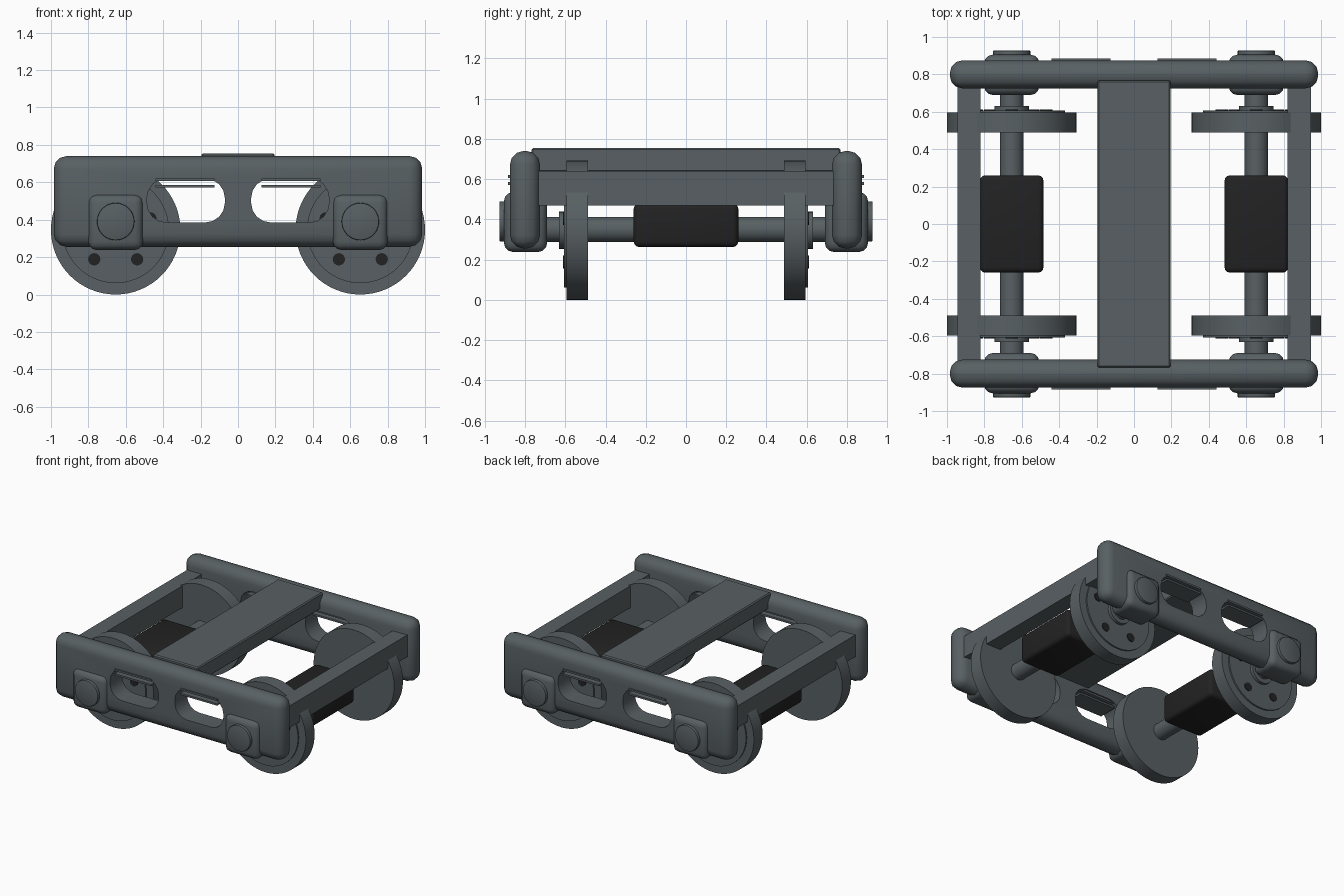
import bpy, bmesh, math
from mathutils import Matrix, Vector

if "Cube" in bpy.data.objects:
    bpy.data.objects.remove(bpy.data.objects["Cube"])


def material(name, rgb):
    m = bpy.data.materials.new(name)
    m.diffuse_color = (*rgb, 1)
    m.use_nodes = True
    m.node_tree.nodes["Principled BSDF"].inputs["Base Color"].default_value = m.diffuse_color
    return m


STEEL = material("slate_steel", (0.098, 0.117, 0.125))
BLACK = material("matte_black", (0.016, 0.016, 0.016))


def finish(name, bm, mat):
    bmesh.ops.recalc_face_normals(bm, faces=bm.faces)
    me = bpy.data.meshes.new(name)
    bm.to_mesh(me)
    bm.free()
    me.materials.append(mat)
    ob = bpy.data.objects.new(name, me)
    bpy.context.collection.objects.link(ob)
    return ob


def smooth(ob, angle=40):
    bpy.ops.object.select_all(action='DESELECT')
    ob.select_set(True)
    bpy.context.view_layer.objects.active = ob
    bpy.ops.object.shade_smooth_by_angle(angle=math.radians(angle))


def box(name, lo, hi, bevel=0.0, mat=STEEL, segs=3, only_y=False):
    """Box between two corners, optionally with rounded edges."""
    lo, hi = sorted_corners(lo, hi)
    bm = bmesh.new()
    bmesh.ops.create_cube(bm, size=1)
    for v in bm.verts:
        v.co = Vector(((lo[i] + hi[i]) / 2 + v.co[i] * (hi[i] - lo[i]) for i in range(3)))
    if bevel:
        edges = [e for e in bm.edges
                 if not only_y or abs(e.verts[0].co.y - e.verts[1].co.y) > 1e-4]
        bmesh.ops.bevel(bm, geom=edges, offset=bevel, segments=segs,
                        profile=0.5, affect='EDGES', clamp_overlap=True)
    return finish(name, bm, mat)


def sorted_corners(a, b):
    return [min(p) for p in zip(a, b)], [max(p) for p in zip(a, b)]


def disc(name, x, z, y0, y1, r, sides=48, bevel=0.0, mat=STEEL):
    """Cylinder lying along y."""
    bm = bmesh.new()
    bmesh.ops.create_cone(bm, cap_ends=True, segments=sides, radius1=r, radius2=r,
                          depth=abs(y1 - y0),
                          matrix=Matrix.Translation((x, (y0 + y1) / 2, z))
                          @ Matrix.Rotation(math.pi / 2, 4, 'X'))
    if bevel:
        rims = [e for e in bm.edges if abs(e.verts[0].co.y - e.verts[1].co.y) < 1e-5]
        bmesh.ops.bevel(bm, geom=rims, offset=bevel, segments=2, profile=0.5, affect='EDGES')
    ob = finish(name, bm, mat)
    smooth(ob)
    return ob


WHEEL_Z, AXLE_X, BOX_Z = 0.346, 0.654, 0.39

for s, side in ((-1, "front"), (1, "back")):
    # Rounded side frame with two window openings
    frame = box(f"{side}_side_frame", (-0.985, s * 0.725, 0.255), (0.985, s * 0.875, 0.74), 0.068)
    for d in (-1, 1):
        cutter = box("window_cutter", (d * 0.07, s * 0.6, 0.385), (d * 0.487, s * 1.0, 0.62),
                     0.105, segs=4, only_y=True)
        cutter.hide_render = True
        mod = frame.modifiers.new("window", 'BOOLEAN')
        mod.operation, mod.solver, mod.object = 'DIFFERENCE', 'EXACT', cutter
        bpy.context.view_layer.objects.active = frame
        bpy.ops.object.modifier_apply(modifier=mod.name)
        bpy.data.objects.remove(cutter)
        # Slats across the top of each window
        for z in (0.578, 0.613):
            box(f"{side}_window_slat", (d * 0.125, s * 0.735, z - 0.007),
                (d * 0.44, s * 0.885, z + 0.007))
    smooth(frame, 30)

    for d in (-1, 1):
        x = d * AXLE_X
        # Axle box and round cap
        smooth(box(f"{side}_axle_box", (x - 0.147, s * 0.69, 0.238),
                   (x + 0.147, s * 0.905, 0.535), 0.045), 30)
        disc(f"{side}_axle_cap", x, BOX_Z, s * 0.88, s * 0.928, 0.1, 32, 0.006)
        # Wheel with raised face and hub
        disc(f"{side}_wheel", x, WHEEL_Z, s * 0.488, s * 0.595, 0.346, 64)
        disc(f"{side}_wheel_face", x, WHEEL_Z, s * 0.58, s * 0.606, 0.285, 64)
        disc(f"{side}_wheel_hub", x, WHEEL_Z, s * 0.59, s * 0.63, 0.092, 32)
        # Five dark bolts around the hub
        for k in range(5):
            a = math.pi / 2 + k * math.tau / 5
            disc(f"{side}_wheel_bolt", x + 0.195 * math.cos(a), WHEEL_Z + 0.195 * math.sin(a),
                 s * 0.602, s * 0.611, 0.033, 16, mat=BLACK)

for d, end in ((-1, "left"), (1, "right")):
    x = d * AXLE_X
    # Axle, motor block and end beam
    disc(f"{end}_axle", x, 0.35, -0.72, 0.72, 0.063, 32)
    smooth(box(f"{end}_motor", (x - 0.17, -0.26, 0.262), (x + 0.17, 0.26, 0.48),
               0.028, BLACK), 30)
    box(f"{end}_end_beam", (d * 0.82, -0.75, 0.47), (d * 0.945, 0.75, 0.64))

# Central cross beam on top
box("cross_beam", (-0.195, -0.768, 0.635), (0.195, 0.768, 0.755), 0.008, segs=1)
